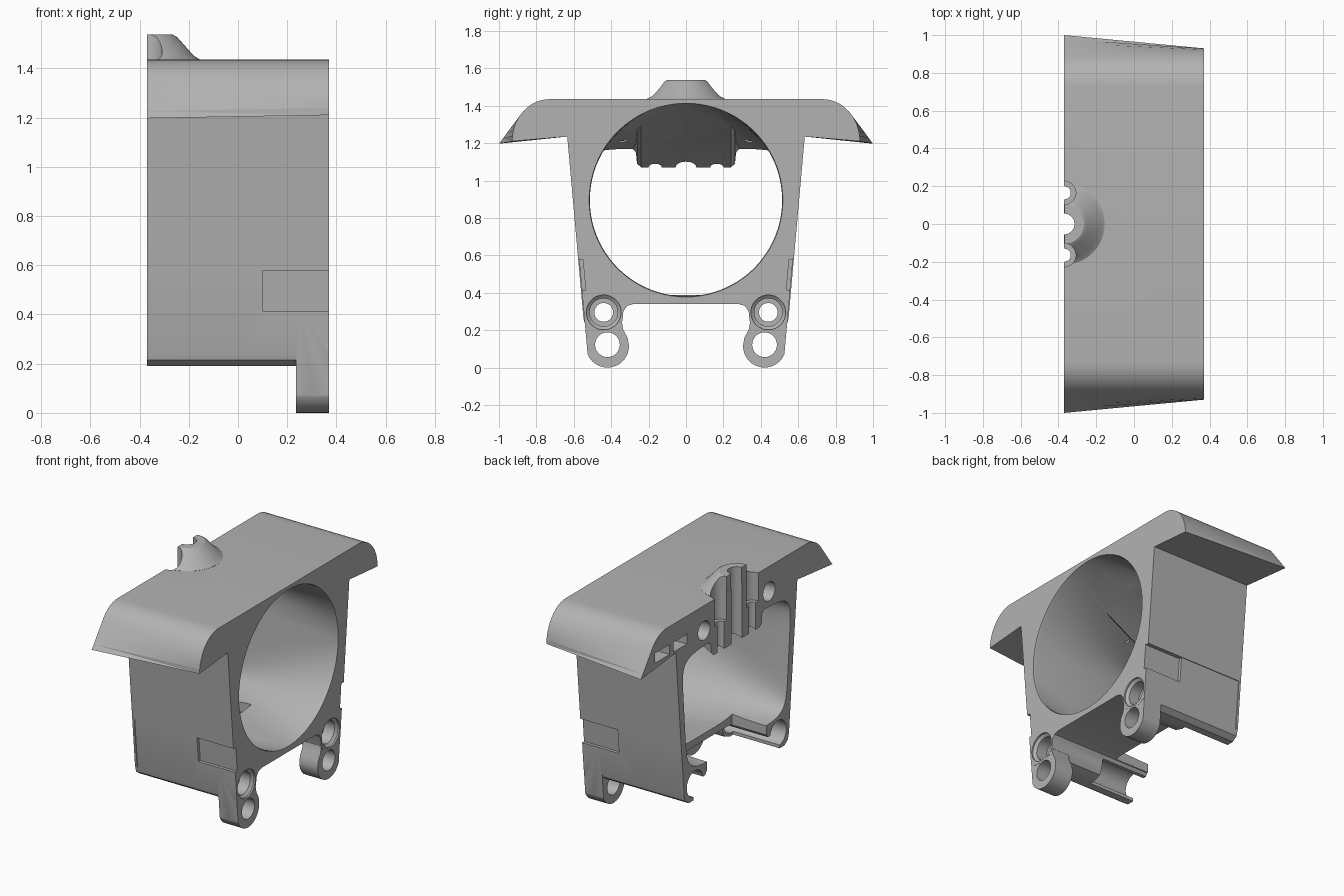
import bpy, bmesh, math
from math import cos, sin, pi, radians

cube = bpy.data.objects.get("Cube")
if cube:
    bpy.data.objects.remove(cube, do_unlink=True)

grey = bpy.data.materials.new("mid_grey")
grey.use_nodes = True
colour = (0.45, 0.45, 0.45, 1)
grey.diffuse_color = colour
grey.node_tree.nodes["Principled BSDF"].inputs["Base Color"].default_value = colour

BACK, FRONT = -0.37, 0.37     # ends along x
GAP = 0.001                   # keeps joined parts off the end planes


def loft(name, rings):
    """Closed solid through rings of equal length, capped at both ends."""
    bm = bmesh.new()
    loops = [[bm.verts.new(p) for p in ring] for ring in rings]
    n = len(loops[0])
    for a, b in zip(loops, loops[1:]):
        for i in range(n):
            j = (i + 1) % n
            bm.faces.new((a[i], a[j], b[j], b[i]))
    bm.faces.new(list(reversed(loops[0])))
    bm.faces.new(loops[-1])
    bm.normal_update()
    bmesh.ops.triangulate(bm, faces=bm.faces)
    if bm.calc_volume(signed=True) < 0:
        bmesh.ops.reverse_faces(bm, faces=bm.faces)
    mesh = bpy.data.meshes.new(name)
    bm.to_mesh(mesh)
    bm.free()
    ob = bpy.data.objects.new(name, mesh)
    bpy.context.collection.objects.link(ob)
    ob.data.materials.append(grey)
    return ob


def prism(name, profile, x0, x1):
    return loft(name, [[(x, y, z) for y, z in profile] for x in (x0, x1)])


def box(name, x0, x1, y0, y1, z0, z1):
    return prism(name, [(y0, z0), (y1, z0), (y1, z1), (y0, z1)], x0, x1)


def circle(y, z, r, n=40):
    return [(y + r * cos(2 * pi * (i + 0.5) / n), z + r * sin(2 * pi * (i + 0.5) / n))
            for i in range(n)]


def rod(name, y, z, r, x0, x1):
    return prism(name, circle(y, z, r), x0, x1)


def upright(name, x, y, stations, n=40):
    """Turned solid around a vertical axis; stations are (radius, z)."""
    return loft(name, [[(x + px, y + py, z) for px, py in circle(0, 0, r, n)]
                       for r, z in stations])


def combine(target, tool, operation):
    mod = target.modifiers.new("combine", "BOOLEAN")
    mod.operation, mod.solver, mod.object = operation, "MANIFOLD", tool
    bpy.context.view_layer.objects.active = target
    bpy.ops.object.modifier_apply(modifier=mod.name)
    bpy.data.objects.remove(tool, do_unlink=True)


def add(tool):
    combine(body, tool, "UNION")


def cut(tool):
    combine(body, tool, "DIFFERENCE")


def wall(z, inset=0.0):
    """Half width of the slanted side wall at a height."""
    return 0.535 + 0.1 * (z - 0.115) / 1.12 - inset


# Outer shell: flat roof, curved wings flaring to the back, slanted sides
def shell_ring(x, flare):
    half = []
    for i in range(13):
        t = radians(90 * i / 12)
        y, z = 0.73 + 0.2 * sin(t), 1.21 + 0.225 * cos(t)
        if flare and i > 6:
            k = (i - 6) / 6
            y0, z0 = 0.73 + 0.2 * sin(pi / 4), 1.21 + 0.225 * cos(pi / 4)
            y, z = y0 + (1.0 - y0) * k, z0 + (1.197 - z0) * k
        half.append((y, z))
    half += [(wall(1.235), 1.235), (wall(0.26), 0.26), (0.535, 0.215), (0.50, 0.19),
             (0.42, 0.19), (0.36, 0.21), (0.34, 0.25), (0.335, 0.30), (0.315, 0.33), (0.28, 0.34)]
    return [(x, y, z) for y, z in half] + [(x, -y, z) for y, z in reversed(half)]


body = loft("housing", [shell_ring(BACK, True), shell_ring(FRONT, False)])

# Mounting lugs under the front
for s in (1, -1):
    arc = [(0.42 + 0.115 * cos(a), 0.115 + 0.115 * sin(a))
           for a in [-pi * i / 20 for i in range(21)]]
    lug = arc + [(0.312, 0.16), (0.335, 0.20), (0.344, 0.25), (0.344, 0.31),
                 (wall(0.31, GAP), 0.31)]
    add(prism("lug", [(s * y, z) for y, z in lug], 0.235, FRONT - GAP))


# Duct: round at the front, blending to a rounded rectangle at the back
def duct_ring(x, k, r):
    ring, n = [], 96
    for i in range(n):
        t = 2 * pi * (i + 0.5) / n
        c, s = cos(t), sin(t)
        p = 2 / 7
        z1 = 0.78 + 0.39 * math.copysign(abs(s) ** p, s)
        y1 = (0.515 + 0.06 * (z1 - 0.39) / 0.78) * math.copysign(abs(c) ** p, c)
        y0, z0 = r * c, 0.895 + r * s
        ring.append((x, y0 + (y1 - y0) * k, z0 + (z1 - z0) * k))
    return ring


duct = loft("duct", [duct_ring(0.40, 0, 0.526), duct_ring(0.355, 0, 0.514),
                     duct_ring(BACK, 1, 0.514), duct_ring(-0.40, 1, 0.514)])

# Sloping tab left hanging from the duct ceiling
tab = []
for x, lift in ((BACK, 0), (0.08, 0.25)):
    half = [(0.30, 1.45), (0.285, 1.17), (0.268, 1.15), (0.262, 1.09), (0.24, 1.07)]
    pts = half + [(-y, z) for y, z in reversed(half)]
    tab.append([(x, y, z + lift) for y, z in pts])
tab.insert(0, [(-0.45, y, z) for x, y, z in tab[0]])
combine(duct, loft("tab", tab), "DIFFERENCE")
cut(duct)

# Half-cone boss on the roof
boss = upright("boss", BACK, 0, [(0.215, 1.425), (0.215, 1.436), (0.19, 1.452),
                                 (0.125, 1.525), (0.105, 1.537)], 48)
combine(boss, box("trim", -1, BACK + GAP, -1, 1, 1, 2), "DIFFERENCE")
add(boss)

# Three vertical wire channels through the boss and tab
cut(upright("channel", BACK, 0, [(0.055, 0.95), (0.055, 1.7)]))
for s in (1, -1):
    cut(upright("channel", BACK, s * 0.165, [(0.035, 0.95), (0.035, 1.7)]))
    cut(upright("channel", BACK, s * 0.165, [(0.062, 1.25), (0.062, 1.7)]))

# Blind holes in the back face, and pockets in one wing
for s in (1, -1):
    cut(rod("blind_hole", s * 0.34, 1.27, 0.062, -0.45, -0.22))
for y0, y1 in ((0.52, 0.66), (0.70, 0.85)):
    cut(box("wing_pocket", -0.45, -0.27, y0, y1, 1.25, 1.315))

# Open floor at the back, between the legs
cut(box("floor_gap", -0.45, -0.12, -0.31, 0.31, 0.1, 0.46))

for s in (1, -1):
    # Screw channel along each leg, open to the inside at the back
    cut(rod("screw_channel", s * 0.435, 0.295, 0.085, -0.45, 0.1))
    y0, y1 = sorted((s * 0.2, s * 0.45))
    cut(box("channel_mouth", -0.45, -0.03, y0, y1, 0.1, 0.31))
    # Stepped screw hole and plain pin hole
    cut(loft("screw_seat", [[(x, y, z) for y, z in circle(s * 0.44, 0.295, r)]
                            for x, r in ((0.40, 0.093), (0.36, 0.093), (0.345, 0.075),
                                         (0.27, 0.075))]))
    cut(rod("screw_hole", s * 0.44, 0.295, 0.05, 0.0, 0.5))
    cut(rod("pin_hole", s * 0.42, 0.122, 0.066, 0.1, 0.5))
    # Shallow step and deeper rectangular recess on the side wall
    for x0, x1, z0, z1, depth in ((-0.355, 0.45, -0.1, 0.58, 0.005),
                                  (0.10, 0.45, 0.415, 0.579, 0.025)):
        sheet = [(wall(z0, depth), z0), (0.8, z0), (0.8, z1), (wall(z1, depth), z1)]
        cut(prism("recess", [(s * y, z) for y, z in sheet], x0, x1))

# Smooth curved surfaces, sharp edges kept
bpy.ops.object.select_all(action="DESELECT")
body.select_set(True)
bpy.context.view_layer.objects.active = body
bpy.ops.object.shade_smooth_by_angle(angle=radians(30))
